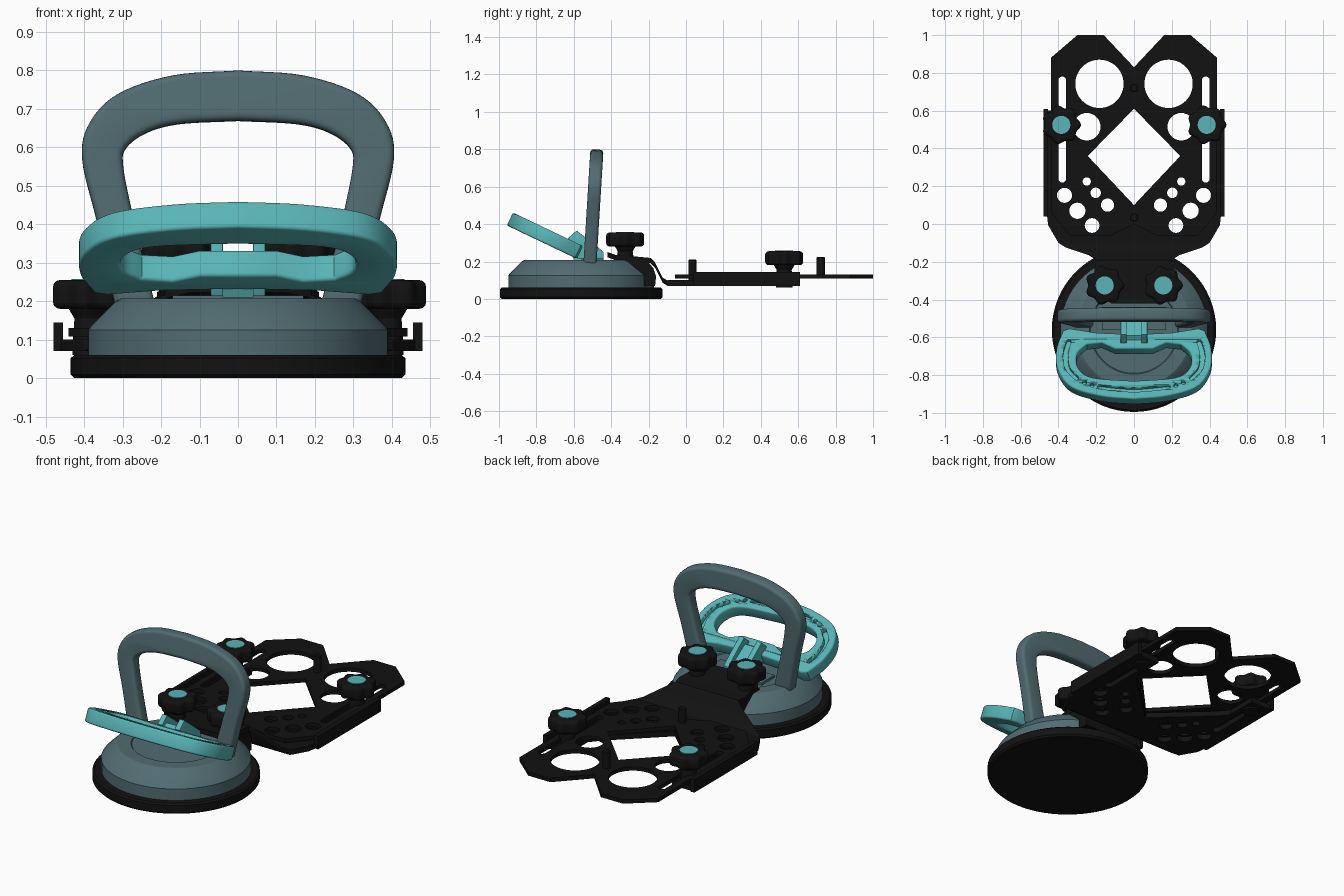
import bpy, bmesh, math
from mathutils import Vector, Matrix

if "Cube" in bpy.data.objects:
    bpy.data.objects.remove(bpy.data.objects["Cube"])


def material(name, rgb):
    m = bpy.data.materials.new(name)
    m.diffuse_color = (*rgb, 1)
    m.use_nodes = True
    m.node_tree.nodes["Principled BSDF"].inputs["Base Color"].default_value = m.diffuse_color
    return m


BLACK = material("matte_black", (0.006, 0.006, 0.006))
SLATE = material("slate_grey", (0.083, 0.15, 0.168))
TEAL = material("teal", (0.10, 0.46, 0.47))


def finish(name, bm, mat, matrix=None, angle=35):
    if matrix:
        bm.transform(matrix)
    bmesh.ops.remove_doubles(bm, verts=bm.verts, dist=0.0002)
    bmesh.ops.recalc_face_normals(bm, faces=bm.faces)
    mesh = bpy.data.meshes.new(name)
    bm.to_mesh(mesh)
    bm.free()
    mesh.materials.clear()
    mesh.materials.append(mat)
    obj = bpy.data.objects.new(name, mesh)
    bpy.context.collection.objects.link(obj)
    bpy.ops.object.select_all(action='DESELECT')
    obj.select_set(True)
    bpy.context.view_layer.objects.active = obj
    bpy.ops.object.shade_smooth_by_angle(angle=math.radians(angle))
    return obj


def plate(name, loops, z0, z1, mat, bevel=0.0, matrix=None, segments=2):
    """Flat outline with holes, given thickness and rounded rims."""
    cu = bpy.data.curves.new(name, 'CURVE')
    cu.dimensions, cu.fill_mode = '2D', 'BOTH'
    cu.extrude = (z1 - z0) / 2 - bevel
    cu.bevel_depth, cu.offset, cu.bevel_resolution = bevel, -bevel, segments
    for pts in loops:
        s = cu.splines.new('POLY')
        s.points.add(len(pts) - 1)
        for p, (x, y) in zip(s.points, pts):
            p.co = (x, y, 0, 1)
        s.use_cyclic_u = True
    tmp = bpy.data.objects.new(name + "_profile", cu)
    bpy.context.collection.objects.link(tmp)
    dg = bpy.context.evaluated_depsgraph_get()
    mesh = bpy.data.meshes.new_from_object(tmp.evaluated_get(dg))
    bm = bmesh.new()
    bm.from_mesh(mesh)
    bpy.data.objects.remove(tmp)
    bpy.data.curves.remove(cu)
    bpy.data.meshes.remove(mesh)
    shift = Matrix.Translation((0, 0, (z0 + z1) / 2))
    return finish(name, bm, mat, matrix @ shift if matrix else shift)


def lathe(name, profile, mat, loc, n=64):
    bm = bmesh.new()
    rings = [[bm.verts.new((r * math.cos(2 * math.pi * i / n), r * math.sin(2 * math.pi * i / n), z))
              for i in range(n)] for r, z in profile]
    for a, b in zip(rings, rings[1:]):
        for i in range(n):
            j = (i + 1) % n
            bm.faces.new((a[i], a[j], b[j], b[i]))
    bm.faces.new(rings[0])
    bm.faces.new(rings[-1])
    return finish(name, bm, mat, Matrix.Translation(loc), 25)


def box(name, x0, x1, y0, y1, z0, z1, mat):
    return plate(name, [[(x0, y0), (x1, y0), (x1, y1), (x0, y1)]], z0, z1, mat)


def circle(x, y, r, n=28):
    return [(x + r * math.cos(2 * math.pi * i / n), y + r * math.sin(2 * math.pi * i / n)) for i in range(n)]


def slot(path, r):
    """Round-ended stroke around a path."""
    p = [Vector(q) for q in path]
    side = []
    for i, q in enumerate(p):
        t = (p[min(i + 1, len(p) - 1)] - p[max(i - 1, 0)]).normalized()
        side.append(Vector((-t.y, t.x)) * r)

    def cap(c, n):
        a = math.atan2(n.y, n.x)
        return [c + r * Vector((math.cos(a - math.pi * k / 8), math.sin(a - math.pi * k / 8))) for k in range(1, 8)]
    out = [q + s for q, s in zip(p, side)] + cap(p[-1], side[-1])
    out += [q - s for q, s in reversed(list(zip(p, side)))] + cap(p[0], -side[0])
    return [tuple(v) for v in out]


def smooth(pts, n=6):
    """Open spline through points."""
    v = [Vector(p) for p in pts]
    v = [2 * v[0] - v[1]] + v + [2 * v[-1] - v[-2]]
    out = []
    for a, b, c, d in zip(v, v[1:], v[2:], v[3:]):
        for k in range(n):
            t = k / n
            out.append(tuple(0.5 * (2 * b + (c - a) * t + (2 * a - 5 * b + 4 * c - d) * t * t
                                    + (3 * b - a - 3 * c + d) * t ** 3)))
    return out + [tuple(v[-2])]


def mirrored(half):
    """Close a right-hand outline by reflecting it, sharing points on the axis."""
    return half + [(-x, y) for x, y in reversed(half) if abs(x) > 1e-4]


def flip(pts):
    return [(-x, y) for x, y in pts]


def both(loops):
    return loops + [flip(l) for l in loops]


# Suction cup and its stepped body
CUP = (0, -0.56, 0)
lathe("suction_pad", [(0.425, 0), (0.435, 0.01), (0.435, 0.052), (0.425, 0.06)], BLACK, CUP)
lathe("cup_body", [(0.39, 0.058), (0.39, 0.125), (0.383, 0.135), (0.318, 0.2), (0.305, 0.207),
                   (0.235, 0.207), (0.23, 0.201), (0.22, 0.201)], SLATE, CUP)

# Arched carrying handle
outer = smooth([(0.32, 0.19), (0.365, 0.4), (0.405, 0.57), (0.385, 0.665), (0.31, 0.74), (0.17, 0.787), (0, 0.80)])
inner = smooth([(0, 0.67), (0.15, 0.662), (0.235, 0.64), (0.29, 0.6), (0.298, 0.55), (0.27, 0.41), (0.215, 0.19)])
arch = outer + flip(outer)[-2::-1] + flip(inner)[::-1] + inner[1:]
tilt = Matrix.Translation((0, -0.525, 0)) @ Matrix.Rotation(math.radians(86.5), 4, 'X')
plate("carry_handle", [arch], -0.035, 0.035, SLATE, 0.018, tilt, 3)

# Release lever loop with grooves, sloping up towards the front
slope = Matrix.Translation((0, -0.585, 0.257)) @ Matrix.Rotation(math.radians(-25.5), 4, 'X')
rim = [(0, 0.015), (0.2, 0.005), (0.34, -0.02)] + smooth(
    [(0.375, -0.008), (0.41, 0.1), (0.403, 0.22), (0.33, 0.325), (0.17, 0.378), (0, 0.395)])
gap = [(0, 0.1), (0.1, 0.1), (0.17, 0.065)] + smooth(
    [(0.25, 0.075), (0.3, 0.13), (0.295, 0.21), (0.22, 0.268), (0, 0.288)])
down = lambda loop: [(x, -v) for x, v in loop]
lever = plate("lever_loop", [down(mirrored(rim)), down(mirrored(gap))], -0.038, 0.038, TEAL, 0.01, slope)
side = smooth([(0.345, 0.06), (0.362, 0.13), (0.352, 0.215), (0.305, 0.272)], 4)
grooves = both([slot(down(side), 0.013), circle(0.262, -0.299, 0.012, 12), circle(0.222, -0.315, 0.012, 12)])
grooves.append(slot(down(smooth([(-0.18, 0.325), (0, 0.342), (0.18, 0.325)], 5)), 0.013))
cutter = plate("groove_cutter", grooves, 0.012, 0.06, TEAL, 0, slope)
cut = lever.modifiers.new("grooves", 'BOOLEAN')
cut.operation, cut.object, cut.solver = 'DIFFERENCE', cutter, 'EXACT'
bpy.context.view_layer.objects.active = lever
bpy.ops.object.modifier_apply(modifier="grooves")
bpy.data.objects.remove(cutter)

# Lever hinge ribs, profile in y-z swept along x
TO_SIDE = Matrix(((0, 0, 1, 0), (1, 0, 0, 0), (0, 1, 0, 0), (0, 0, 0, 1)))
rib = [(-0.63, 0.325), (-0.585, 0.365), (-0.5, 0.3), (-0.44, 0.25), (-0.44, 0.215), (-0.58, 0.215)]
for x in (-0.055, 0.055):
    plate("hinge_rib", [rib], x - 0.016, x + 0.016, TEAL, 0.003, TO_SIDE)
web = [(-0.64, 0.3), (-0.59, 0.325), (-0.47, 0.245), (-0.47, 0.21), (-0.6, 0.21)]
plate("hinge_web", [web], -0.04, 0.04, TEAL, 0, TO_SIDE)
box("hinge_base", -0.17, 0.17, -0.56, -0.44, 0.2, 0.215, SLATE)

# Clamp block behind the cup
block = [(-0.38, 0.07), (-0.165, 0.07), (-0.16, 0.12), (-0.175, 0.165), (-0.205, 0.2), (-0.24, 0.215), (-0.38, 0.215)]
plate("clamp_block", [block], -0.2, 0.2, BLACK, 0, TO_SIDE)

# Bent neck joining the block to the lower plate: (y, z, half width)
stations = [(-0.42, 0.237, 0.12), (-0.38, 0.222, 0.19), (-0.24, 0.21, 0.21), (-0.19, 0.205, 0.2),
            (-0.165, 0.18, 0.24), (-0.125, 0.1, 0.36), (-0.1, 0.085, 0.40)]
bm = bmesh.new()
rings = [[bm.verts.new(c) for c in ((-w, y, z - .014), (w, y, z - .014), (w, y, z + .014), (-w, y, z + .014))]
         for y, z, w in stations]
for a, b in zip(rings, rings[1:]):
    for i in range(4):
        bm.faces.new((a[i], a[(i + 1) % 4], b[(i + 1) % 4], b[i]))
bm.faces.new(rings[0])
bm.faces.new(rings[-1])
finish("bent_neck", bm, BLACK)

# Forked lower plate and sliding upper plate
small = [circle(0.3, 0.07, 0.043), circle(0.14, 0.1, 0.035), circle(0.222, -0.008, 0.039),
         circle(0.203, 0.165, 0.028), circle(0.25, 0.225, 0.022), circle(0.368, 0.152, 0.04)]
fork = mirrored([(0, -0.1), (0.4, -0.1), (0.455, -0.005), (0.46, 0.04), (0.48, 0.04), (0.48, 0.6),
                 (0.33, 0.6), (0.33, 0.42), (0.28, 0.36), (0, 0.1)])
plate("lower_plate", [fork] + both(small + [slot([(0.38, 0.24), (0.38, 0.54)], 0.021)]), 0.07, 0.1, BLACK)
slide = mirrored([(0, 0.0), (0.12, -0.06), (0.34, -0.06), (0.44, 0.06), (0.44, 0.88), (0.3, 1.0), (0.16, 1.0), (0, 0.83)])
diamond = [(0, 0.1), (0.245, 0.36), (0, 0.61), (-0.245, 0.36)]
holes = small + [slot([(0.38, 0.24), (0.38, 0.76)], 0.021), circle(0.25, 0.515, 0.073),
                 circle(0.183, 0.742, 0.128, 48)]
plate("upper_plate", [slide, diamond] + both(holes), 0.108, 0.13, BLACK)

# Side rails and upright locating pins
for s in (-1, 1):
    a, b = sorted((s * 0.455, s * 0.48))
    box("side_rail", a, b, 0.04, 0.61, 0.07, 0.145, BLACK)
for y, z0, z1 in ((0.035, 0.09, 0.21), (0.72, 0.11, 0.225)):
    lathe("locating_pin", [(0.022, z0), (0.022, z1 - 0.004), (0.018, z1)], BLACK, (0, y, 0), 20)

# Lobed clamp knobs with coloured caps
grip = [((0.096 + 0.008 * math.cos(7 * a)) * math.cos(a), (0.096 + 0.008 * math.cos(7 * a)) * math.sin(a))
        for a in [2 * math.pi * i / 84 for i in range(84)]]
for x, y, top, foot in ((0.385, 0.525, 0.255, 0.06), (0.155, -0.325, 0.355, 0.2)):
    for s in (-1, 1):
        at = Matrix.Translation((s * x, y, 0))
        plate("knob_grip", [grip], top - 0.075, top, BLACK, 0.018, at)
        lathe("knob_stem", [(0.045, foot), (0.045, foot + 0.02), (0.04, top - 0.1), (0.058, top - 0.07)],
              BLACK, (s * x, y, 0), 32)
        lathe("knob_cap", [(0.048, top - 0.004), (0.048, top + 0.003)], TEAL, (s * x, y, 0), 32)
